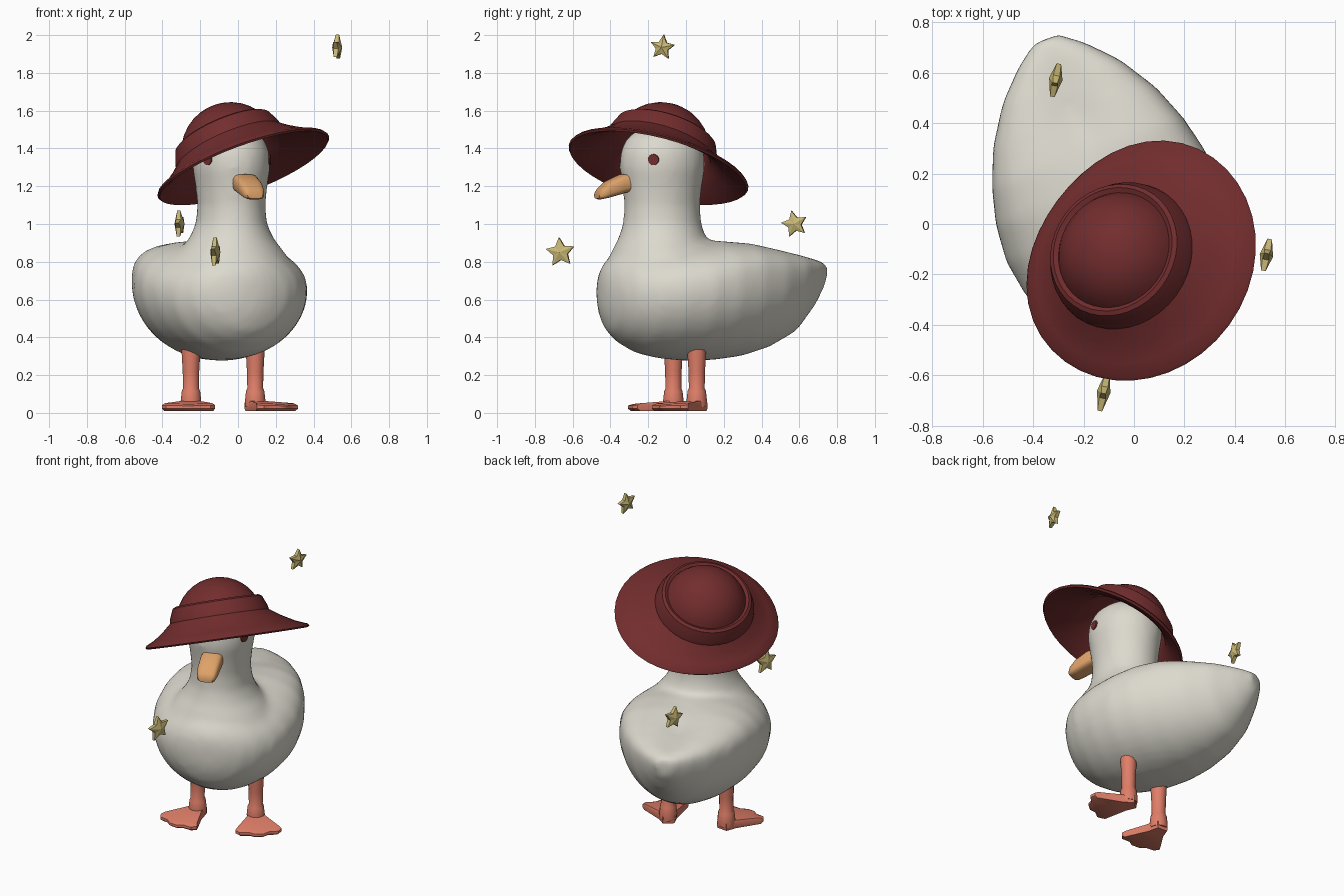
import bpy, bmesh, math
from mathutils import Vector, Matrix

if "Cube" in bpy.data.objects:
    bpy.data.objects.remove(bpy.data.objects["Cube"])

def mat(name, rgb):
    m = bpy.data.materials.new(name)
    m.diffuse_color = (*rgb, 1)
    m.use_nodes = True
    m.node_tree.nodes["Principled BSDF"].inputs["Base Color"].default_value = m.diffuse_color
    return m

WHITE = mat("feather_white", (0.72, 0.70, 0.62))
RED = mat("dark_red", (0.17, 0.026, 0.027))
SALMON = mat("salmon", (0.74, 0.21, 0.14))
ORANGE = mat("beak_orange", (0.73, 0.36, 0.14))
GOLD = mat("star_gold", (0.58, 0.48, 0.18))

# The duck is turned about z: w runs to its left side (+x), s runs towards the tail
TURN = math.radians(20)
SIDE = Vector((math.cos(TURN), math.sin(TURN), 0))
BACK = Vector((-math.sin(TURN), math.cos(TURN), 0))
HEAD = Vector((-0.03, -0.14, 0))

def P(w, s, z):
    return HEAD + SIDE * w + BACK * s + Vector((0, 0, z))

def finish(bm, name, material, angle=None):
    bmesh.ops.recalc_face_normals(bm, faces=bm.faces)
    me = bpy.data.meshes.new(name)
    bm.to_mesh(me)
    bm.free()
    me.materials.append(material)
    ob = bpy.data.objects.new(name, me)
    bpy.context.collection.objects.link(ob)
    if angle:
        bpy.ops.object.select_all(action='DESELECT')
        ob.select_set(True)
        bpy.context.view_layer.objects.active = ob
        bpy.ops.object.shade_smooth_by_angle(angle=math.radians(angle))
    return ob

def loft(bm, rings):
    vs = [[bm.verts.new(p) for p in r] for r in rings]
    n = len(vs[0])
    for a, b in zip(vs, vs[1:]):
        for i in range(n):
            bm.faces.new((a[i], a[(i + 1) % n], b[(i + 1) % n], b[i]))
    bm.faces.new(vs[0][::-1])
    bm.faces.new(vs[-1])

def spow(v, e):
    return math.copysign(abs(v) ** e, v)

ANG = [2 * math.pi * i / 40 for i in range(40)]

# Body: sections along the back (s, half width, bottom, middle, top, roundness of the top)
body = [(-.325, .05, .58, .64, .70, 2), (-.312, .12, .51, .64, .76, 2), (-.28, .21, .43, .64, .81, 2),
        (-.22, .295, .37, .64, .855, 2), (-.12, .375, .315, .64, .885, 2), (0, .425, .288, .65, .90, 2.1),
        (.15, .452, .275, .66, .91, 2.3), (.3, .442, .28, .67, .915, 2.7), (.45, .405, .30, .69, .905, 3),
        (.6, .345, .345, .71, .875, 3), (.75, .25, .425, .74, .845, 2.8),
        (.86, .145, .56, .755, .82, 2.5), (.93, .055, .68, .76, .80, 2)]
bm = bmesh.new()
rings = []
for s, hw, lo, mid, hi, top in body:
    ring = []
    for a in ANG:
        c, d = math.cos(a), math.sin(a)
        e = 2 / top if d > 0 else 2 / 1.95
        w = hw * spow(c, e)
        z = mid + spow(d, e) * ((hi - mid) if d > 0 else (mid - lo))
        if d > 0:  # shallow valley between the folded wings
            z -= .035 * math.exp(-(w / .1) ** 2 - ((s - .6) / .22) ** 2)
        ring.append(P(w, s, z))
    rings.append(ring)
loft(bm, rings)
# Neck and head: rings going up (z, half width, half depth)
neck = [(.72, .38, .30), (.80, .32, .285), (.86, .275, .265), (.92, .225, .235), (1.0, .186, .21),
        (1.1, .177, .203), (1.2, .187, .213), (1.3, .204, .23), (1.38, .2, .225),
        (1.45, .17, .195), (1.5, .115, .13), (1.53, .03, .03)]
loft(bm, [[P(hw * math.cos(a), .015 + hd * math.sin(a), z) for a in ANG] for z, hw, hd in neck])
ob = finish(bm, "body", WHITE)
m = ob.modifiers.new("fuse", 'REMESH')
m.mode, m.voxel_size, m.use_smooth_shade = 'VOXEL', 0.022, True
m = ob.modifiers.new("soften", 'SMOOTH')
m.factor, m.iterations = 0.5, 9

# Eyes: thin discs on the head
for k in (-1, 1):
    bm = bmesh.new()
    nrm = (SIDE * k * .88 - BACK * .47).normalized()
    M = Matrix.Translation(P(k * .174, -.098, 1.34)) @ \
        Vector((0, 0, 1)).rotation_difference(nrm).to_matrix().to_4x4()
    bmesh.ops.create_cone(bm, cap_ends=True, segments=14, radius1=.03, radius2=.028, depth=.0095, matrix=M)
    finish(bm, "eye_right" if k < 0 else "eye_left", RED)

# Beak: tapering rounded box pointing down (s, half width, bottom, top)
bm = bmesh.new()
rings = []
for s, hw, lo, hi in [(-.16, .064, 1.175, 1.27), (-.22, .067, 1.158, 1.262), (-.30, .064, 1.137, 1.225),
                      (-.338, .056, 1.13, 1.19), (-.353, .042, 1.135, 1.168)]:
    rings.append([P(hw * spow(math.cos(a), .6), s, (lo + hi) / 2 + (hi - lo) / 2 * spow(math.sin(a), .6))
                  for a in ANG[::2]])
loft(bm, rings)
finish(bm, "beak", ORANGE, 40)

# Legs with ankle cuffs, and webbed feet turned outwards
half = [(.037, -.042), (.058, .03), (.14, .18), (.118, .212), (.06, .215), (.025, .24)]
outline = half + [(-x, y) for x, y in reversed(half)]
for k, tag in ((-1, "right"), (1, "left")):
    bm = bmesh.new()
    base = P(k * .181, .144, 0)
    prof = [(.03, .053), (.06, .055), (.115, .049), (.13, .042), (.22, .044), (.36, .052)]
    loft(bm, [[base + Vector((r * math.cos(a), r * math.sin(a), z)) for a in ANG[::3]] for z, r in prof])
    finish(bm, "leg_" + tag, SALMON, 40)
    t = math.radians(18 + k * 22)
    f, r = Vector((math.sin(t), -math.cos(t), 0)), Vector((math.cos(t), math.sin(t), 0))
    bm = bmesh.new()
    rings = []
    for level, grow in ((.01, .93), (.022, 1), (1, 1), (1.25, .9)):
        rings.append([base + r * x * grow + f * y * grow +
                      Vector((0, 0, level if level < .1 else (.052 - .06 * y) * level))
                      for x, y in outline])
    loft(bm, rings)
    finish(bm, "foot_" + tag, SALMON, 50)

# Hat: lathed dome, band and drooping brim, tipped to the back right
O = Vector((-.055, -.122, 1.42))
R = Vector((0, 0, 1)).rotation_difference(Vector((-.38, .28, .88)).normalized())
prof = [(max(.258 * math.cos(math.radians(a)), .004), -.032 + .252 * math.sin(math.radians(a)))
        for a in (90, 80, 70, 60, 50, 40, 30, 23)]
prof += [(.255, .078), (.272, .068), (.298, .005), (.302, -.018), (.36, -.062), (.43, -.105),
         (.49, -.13), (.50, -.142), (.49, -.152), (.43, -.13), (.35, -.085), (.27, -.03),
         (.235, .03), (.18, .13), (.1, .18), (.004, .195)]
LOW = Vector((-.78, .62, 0))
bm = bmesh.new()
rings = []
for r, h in prof:
    t = max(0, (r - .3) / .2)  # the brim is off centre, flatter and cut shorter on its low side
    ring = []
    for a in ANG:
        d = LOW.dot(Vector((math.cos(a), math.sin(a), 0)))
        q = r - t * .045 * max(0, d) ** 3
        ring.append(O + R @ Vector((q * math.cos(a), q * math.sin(a), h))
                    + t * Vector((.022, .02, .027 * d)))
    rings.append(ring)
loft(bm, rings)
finish(bm, "hat", RED, 35)

# Floating puffy stars: position, radius, angle of the first point
stars = [((-.31, .575, 1.0), .072, 103), ((-.12, -.665, .85), .08, 95), ((.525, -.125, 1.935), .068, 83)]
across, out = Vector((.2, .98, 0)), Vector((.98, -.2, 0))
for i, (c, rad, a0) in enumerate(stars):
    bm = bmesh.new()
    c = Vector(c)
    rims = []
    for side in (-1, 1):
        rim = []
        for j in range(10):
            a = math.radians(a0 + 36 * j)
            q, th = (rad, .009) if j % 2 == 0 else (rad * .5, .013)
            rim.append(bm.verts.new(c + across * q * math.cos(a) + Vector((0, 0, q * math.sin(a)))
                                    + out * side * th))
        tip = bm.verts.new(c + out * side * .027)
        for j in range(10):
            bm.faces.new((rim[j], rim[(j + 1) % 10], tip))
        rims.append(rim)
    for j in range(10):
        k = (j + 1) % 10
        bm.faces.new((rims[0][j], rims[0][k], rims[1][k], rims[1][j]))
    finish(bm, f"star_{i + 1}", GOLD)
